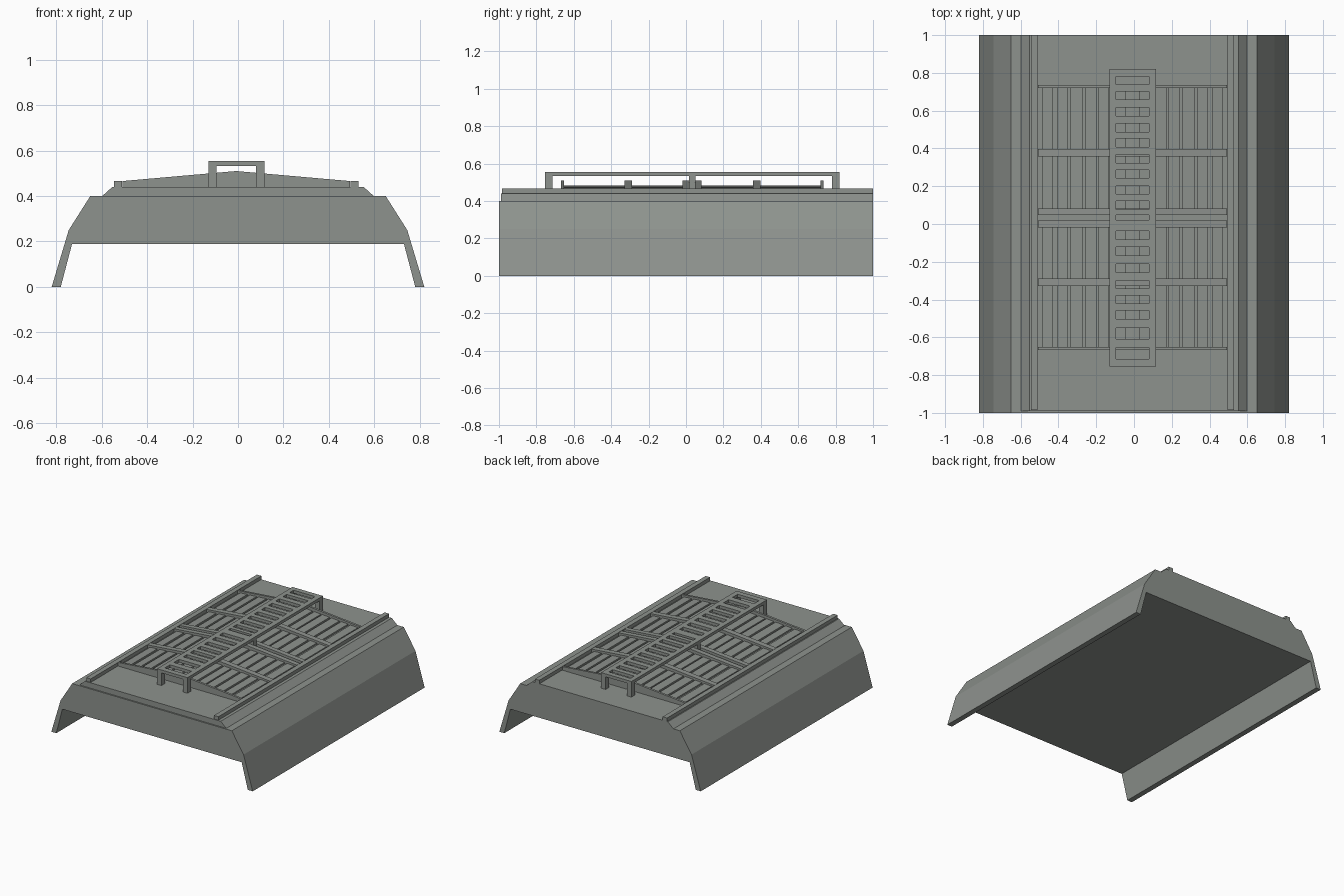
import bpy, bmesh

if "Cube" in bpy.data.objects:
    bpy.data.objects.remove(bpy.data.objects["Cube"])

grey = bpy.data.materials.new("armour_grey")
grey.diffuse_color = (0.27, 0.29, 0.27, 1)
grey.use_nodes = True
grey.node_tree.nodes["Principled BSDF"].inputs["Base Color"].default_value = grey.diffuse_color


def finish(name, bm):
    bmesh.ops.recalc_face_normals(bm, faces=bm.faces)
    me = bpy.data.meshes.new(name)
    bm.to_mesh(me)
    bm.free()
    me.materials.append(grey)
    ob = bpy.data.objects.new(name, me)
    bpy.context.collection.objects.link(ob)
    return ob


def add_prism(bm, pts, y0, y1):
    """Extrude an x-z outline along y."""
    a = [bm.verts.new((x, y0, z)) for x, z in pts]
    b = [bm.verts.new((x, y1, z)) for x, z in pts]
    n = len(pts)
    bm.faces.new(a)
    bm.faces.new(b[::-1])
    for i in range(n):
        j = (i + 1) % n
        bm.faces.new((a[i], b[i], b[j], a[j]))


def add_box(bm, x0, x1, y0, y1, z0, z1):
    add_prism(bm, [(x0, z0), (x1, z0), (x1, z1), (x0, z1)], y0, y1)


def prism(name, pts, y0, y1):
    bm = bmesh.new()
    add_prism(bm, pts, y0, y1)
    return finish(name, bm)


# Main shell with splayed side skirts
half = [(0.73, 0.19), (0.78, 0), (0.82, 0), (0.745, 0.25), (0.65, 0.40)]
prism("hull_shell", half + [(-x, z) for x, z in reversed(half)], -1, 1)

# Bevelled deck on top
prism("upper_deck", [(-0.603, 0.395), (0.603, 0.395), (0.553, 0.44), (-0.553, 0.44)], -0.99, 1)

# Long edge rails
for name, x in (("left_rail", -0.528), ("right_rail", 0.512)):
    bm = bmesh.new()
    add_box(bm, x - 0.018, x + 0.018, -0.985, 1, 0.435, 0.466)
    finish(name, bm)

CX = -0.008


def slope(x, peak, edge):
    return peak - (peak - edge) * abs(x - CX) / 0.5


# Peaked cross ribs
bm = bmesh.new()
for y0, y1 in ((-0.668, -0.652), (-0.328, -0.288), (-0.018, 0.018),
               (0.047, 0.083), (0.357, 0.397), (0.72, 0.736)):
    add_prism(bm, [(CX - 0.5, 0.435), (CX + 0.5, 0.435), (CX + 0.5, 0.466),
                   (CX, 0.51), (CX - 0.5, 0.466)], y0, y1)
finish("cross_ribs", bm)

# Sloped vent panels with raised slats between the ribs
bays = ((-0.652, -0.328), (-0.288, -0.018), (0.083, 0.357), (0.397, 0.72))
bm = bmesh.new()
for y0, y1 in bays:
    add_prism(bm, [(CX - 0.49, 0.435), (CX + 0.49, 0.435), (CX + 0.49, 0.442),
                   (CX, 0.474), (CX - 0.49, 0.442)], y0, y1)
finish("vent_panels", bm)

bm = bmesh.new()
for y0, y1 in bays:
    for s in (-1, 1):
        for a, b in ((0.035, 0.11), (0.125, 0.18), (0.19, 0.25),
                     (0.265, 0.33), (0.345, 0.40), (0.42, 0.48)):
            xa, xb = CX + s * a, CX + s * b
            za, zb = slope(xa, 0.486, 0.453), slope(xb, 0.486, 0.453)
            add_prism(bm, [(xa, 0.44), (xb, 0.44), (xb, zb), (xa, za)], y0, y1)
finish("vent_slats", bm)

# Raised walkway: side beams, rungs between slots, and legs
bm = bmesh.new()
X0, X1, Y0, Y1 = -0.13, 0.117, -0.755, 0.82
Z0, Z1 = 0.533, 0.555
add_box(bm, X0, -0.095, Y0, Y1, Z0, Z1)
add_box(bm, 0.08, X1, Y0, Y1, Z0, Z1)
slots = [-0.685, -0.58, -0.48, -0.40, -0.32, -0.235, -0.145, -0.06, 0.035,
         0.10, 0.18, 0.265, 0.345, 0.43, 0.51, 0.595, 0.68, 0.76]
prev = Y0
for c in slots:
    h = 0.03 if c < -0.5 else (0.013 if c == 0.035 else 0.022)
    add_box(bm, -0.095, 0.08, prev, c - h, Z0, Z1)
    prev = c + h
add_box(bm, -0.095, 0.08, prev, Y1, Z0, Z1)
finish("walkway_grate", bm)

bm = bmesh.new()
for xa, xb in ((X0, -0.095), (0.08, X1)):
    for ya, yb in ((Y0, Y0 + 0.04), (0.015, 0.05), (Y1 - 0.04, Y1)):
        add_box(bm, xa, xb, ya, yb, 0.435, Z0)
finish("walkway_legs", bm)
